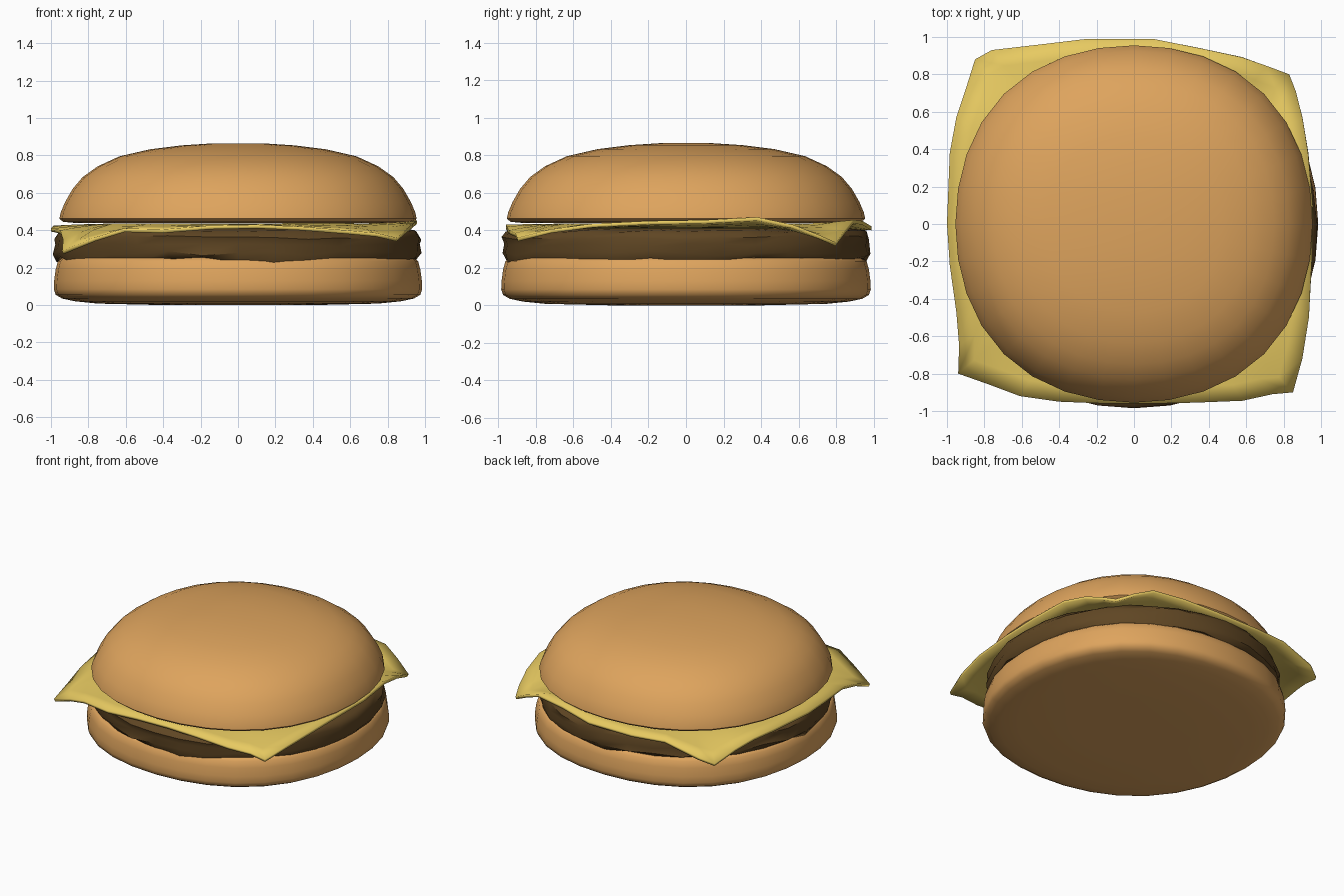
import bpy, bmesh, math, random

if "Cube" in bpy.data.objects:
    bpy.data.objects.remove(bpy.data.objects["Cube"])

random.seed(4)
SEG = 32


def material(name, color):
    m = bpy.data.materials.new(name)
    m.diffuse_color = (*color, 1)
    m.use_nodes = True
    m.node_tree.nodes["Principled BSDF"].inputs["Base Color"].default_value = m.diffuse_color
    return m


def stack_rings(name, rings, mat, angle, close_start=True, close_end=True):
    """Skin a list of equal-length vertex rings, closing the ends with fans."""
    bm = bmesh.new()
    loops = [[bm.verts.new(p) for p in ring] for ring in rings]
    n = len(loops[0])
    for a, b in zip(loops, loops[1:]):
        for i in range(n):
            j = (i + 1) % n
            bm.faces.new((a[i], a[j], b[j], b[i]))
    for loop, use in ((loops[0], close_start), (loops[-1], close_end)):
        if use:
            z = sum(v.co.z for v in loop) / n
            c = bm.verts.new((0, 0, z))
            for i in range(n):
                bm.faces.new((loop[i], loop[(i + 1) % n], c))
    bmesh.ops.recalc_face_normals(bm, faces=bm.faces)
    mesh = bpy.data.meshes.new(name)
    bm.to_mesh(mesh)
    bm.free()
    ob = bpy.data.objects.new(name, mesh)
    bpy.context.collection.objects.link(ob)
    mesh.materials.append(mat)
    bpy.ops.object.select_all(action='DESELECT')
    ob.select_set(True)
    bpy.context.view_layer.objects.active = ob
    bpy.ops.object.shade_smooth_by_angle(angle=math.radians(angle))
    return ob


def bun_ring(r, z):
    """Slightly squared circle."""
    pts = []
    for i in range(SEG):
        a = 2 * math.pi * i / SEG
        k = r * (1 + 0.03 * math.sin(2 * a) ** 2)
        pts.append((k * math.cos(a), k * math.sin(a), z))
    return pts


bread = material("bread", (0.73, 0.37, 0.11))
meat = material("meat", (0.115, 0.061, 0.017))
yellow = material("cheese", (0.80, 0.59, 0.12))

# Bottom bun
profile = [(0.4, 0.0), (0.75, 0.008), (0.87, 0.02), (0.94, 0.035), (0.975, 0.055),
           (0.985, 0.085), (0.983, 0.13), (0.975, 0.19), (0.963, 0.235),
           (0.945, 0.252), (0.90, 0.258), (0.5, 0.258)]
stack_rings("bottom_bun", [bun_ring(r, z) for r, z in profile], bread, 60)

# Top bun
profile = [(0.5, 0.44), (0.88, 0.44), (0.935, 0.445), (0.955, 0.462), (0.948, 0.495),
           (0.925, 0.55), (0.885, 0.62), (0.83, 0.685), (0.75, 0.742), (0.635, 0.795),
           (0.47, 0.833), (0.30, 0.854), (0.13, 0.865)]
stack_rings("top_bun", [bun_ring(r, z) for r, z in profile], bread, 60)

# Patty with a lumpy rim
profile = [(0.60, 0.25, 0), (0.89, 0.25, 0), (0.958, 0.243, 0.016), (0.982, 0.278, 0.014),
           (0.972, 0.32, 0.01), (0.982, 0.36, 0.012), (0.955, 0.395, 0.008),
           (0.88, 0.41, 0), (0.5, 0.41, 0)]
rings = []
for r, z, j in profile:
    ring = []
    for i in range(SEG):
        a = 2 * math.pi * i / SEG
        k = r + random.uniform(-j, j) * 0.8
        ring.append((k * math.cos(a), k * math.sin(a), z + random.uniform(-j, j)))
    rings.append(ring)
stack_rings("patty", rings, meat, 50)

# Cheese slice: wavy outline with drooping corners
outline = [(-0.94, -0.80, 0.29), (-0.77, -0.86, 0.36), (-0.61, -0.92, 0.41),
           (-0.40, -0.95, 0.405), (-0.15, -0.96, 0.425), (0.10, -0.96, 0.43),
           (0.33, -0.955, 0.42), (0.58, -0.945, 0.40), (0.74, -0.91, 0.385),
           (0.85, -0.90, 0.36), (0.90, -0.72, 0.405), (0.935, -0.50, 0.435),
           (0.95, -0.20, 0.45), (0.955, 0.10, 0.455), (0.93, 0.38, 0.47),
           (0.90, 0.57, 0.43), (0.865, 0.71, 0.375), (0.83, 0.80, 0.335),
           (0.71, 0.845, 0.40), (0.58, 0.89, 0.455), (0.35, 0.94, 0.45),
           (0.10, 0.99, 0.42), (-0.25, 0.99, 0.42), (-0.50, 0.96, 0.43),
           (-0.76, 0.93, 0.36), (-0.85, 0.88, 0.32), (-0.90, 0.72, 0.38),
           (-0.95, 0.57, 0.42), (-0.985, 0.38, 0.425), (-1.0, 0.0, 0.41),
           (-0.985, -0.22, 0.41), (-0.95, -0.47, 0.40), (-0.935, -0.65, 0.35)]
rings = []
for t, f in ((0.4, 0), (0.72, 0), (0.82, 0.22), (0.91, 0.58), (1, 1)):
    rings.append([(x * t, y * t, 0.435 + (z - 0.435) * f) for x, y, z in outline])
cheese = stack_rings("cheese_slice", rings, yellow, 40, close_end=False)
if cheese.data.polygons[0].normal.z < 0:
    cheese.data.flip_normals()
solid = cheese.modifiers.new("thickness", 'SOLIDIFY')
solid.thickness = 0.02
solid.offset = -1
